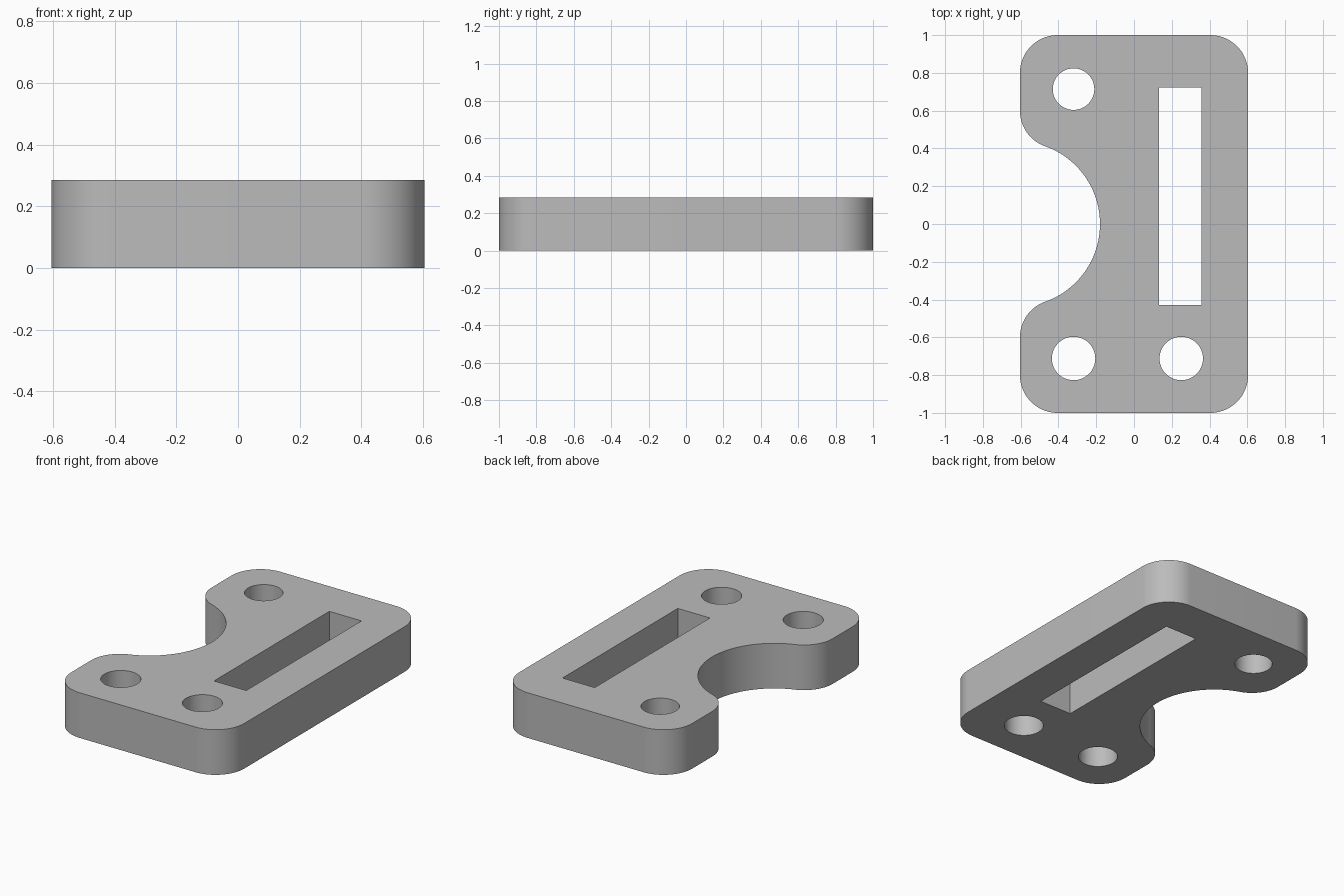
import bpy
import bmesh
from math import atan2, cos, sin, pi

cube = bpy.data.objects.get("Cube")
if cube:
    bpy.data.objects.remove(cube)

HALF_X, HALF_Y, HEIGHT = 0.604, 1.0, 0.285
CORNER = 0.2
BAY_X, BAY_R = -0.617, 0.437


def arc(cx, cy, r, start, end, steps=20):
    """Points along a circular arc, both ends included."""
    angles = [start + (end - start) * i / steps for i in range(steps + 1)]
    return [(cx + r * cos(a), cy + r * sin(a)) for a in angles]


def hole(cx, cy, r):
    return arc(cx, cy, r, 0, 2 * pi, 48)[:-1]


# Outer outline: rounded corners, with a round bay blended into the right side
cx, cy = HALF_X - CORNER, HALF_Y - CORNER
lip_y = 0.6
lean = atan2(lip_y, -cx - BAY_X)  # direction from bay centre to lip centre
upper = arc(cx, cy, CORNER, 0, pi / 2)
upper += arc(-cx, cy, CORNER, pi / 2, pi)
upper += arc(-cx, lip_y, CORNER, pi, pi + lean)
bay = arc(BAY_X, 0, BAY_R, lean, -lean, 48)[1:-1]
lower = [(x, -y) for x, y in reversed(upper)]
outline = upper + bay + lower

# Openings through the plate
slot = [(0.132, -0.428), (0.357, -0.428), (0.357, 0.722), (0.132, 0.722)]
openings = [slot, hole(-0.32, 0.714, 0.11),
            hole(-0.32, -0.712, 0.115), hole(0.25, -0.712, 0.115)]

# Filled flat profile, given thickness
profile = bpy.data.curves.new("plate_profile", "CURVE")
profile.dimensions = "2D"
profile.fill_mode = "BOTH"
profile.extrude = HEIGHT / 2
for loop in [outline] + openings:
    spline = profile.splines.new("POLY")
    spline.points.add(len(loop) - 1)
    for point, (x, y) in zip(spline.points, loop):
        point.co = (x, y, 0, 1)
    spline.use_cyclic_u = True

# Turn the profile into one closed mesh standing on the ground
source = bpy.data.objects.new("plate_profile", profile)
mesh = bpy.data.meshes.new_from_object(source)
bpy.data.objects.remove(source)
bm = bmesh.new()
bm.from_mesh(mesh)
bmesh.ops.remove_doubles(bm, verts=bm.verts, dist=0.0005)
bmesh.ops.translate(bm, verts=bm.verts, vec=(0, 0, HEIGHT / 2))
bmesh.ops.recalc_face_normals(bm, faces=bm.faces)
bm.to_mesh(mesh)
bm.free()

grey = bpy.data.materials.new("plain_grey")
grey.use_nodes = True
color = (0.5, 0.5, 0.5, 1)
grey.diffuse_color = color
grey.node_tree.nodes["Principled BSDF"].inputs["Base Color"].default_value = color
mesh.materials.clear()
mesh.materials.append(grey)

plate = bpy.data.objects.new("mounting_plate", mesh)
bpy.context.collection.objects.link(plate)
bpy.context.view_layer.objects.active = plate
plate.select_set(True)
bpy.ops.object.shade_smooth_by_angle(angle=pi / 6)
